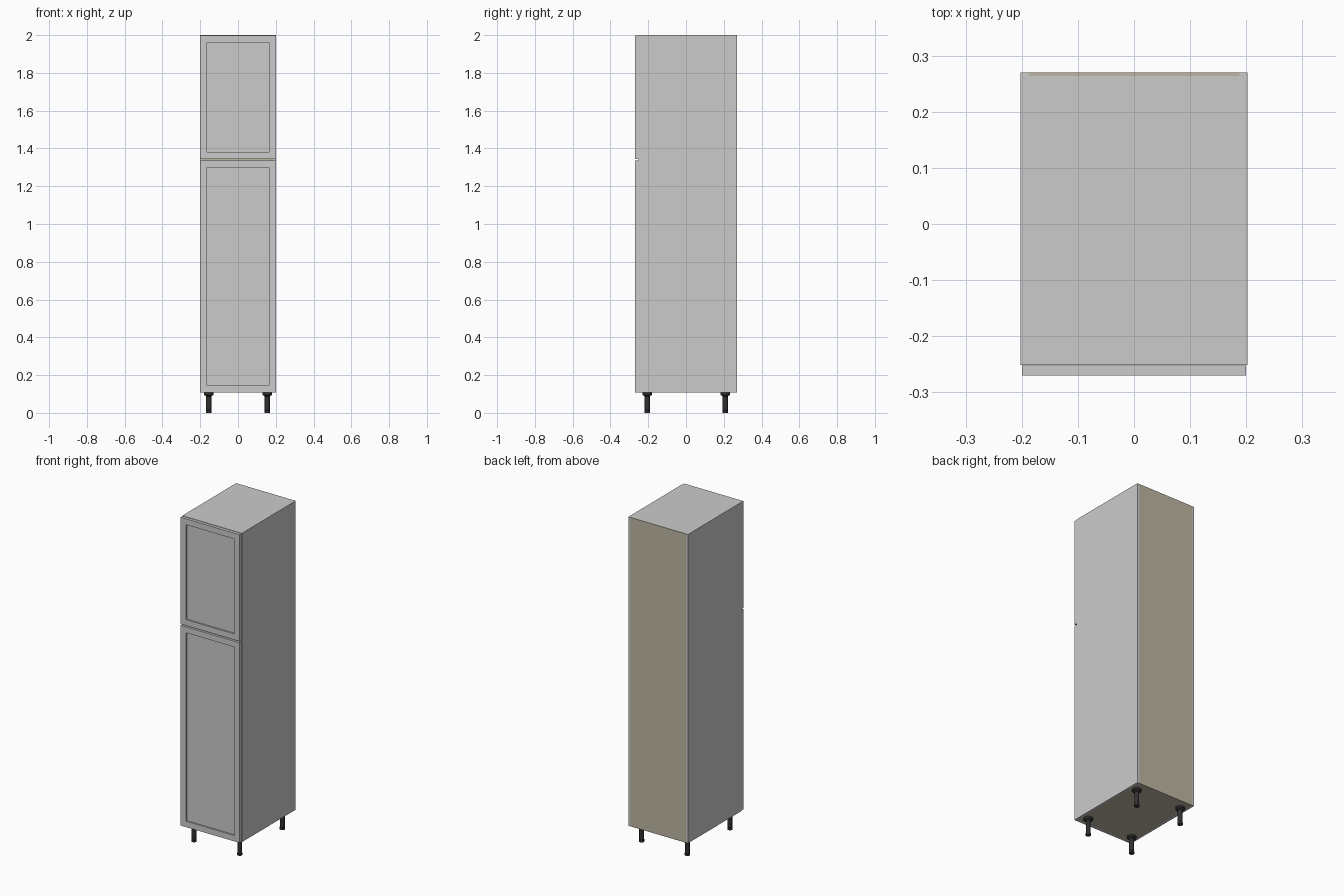
import bpy, bmesh
from mathutils import Vector

if "Cube" in bpy.data.objects:
    bpy.data.objects.remove(bpy.data.objects["Cube"])


def material(name, rgb):
    m = bpy.data.materials.new(name)
    m.diffuse_color = (*rgb, 1)
    m.use_nodes = True
    m.node_tree.nodes["Principled BSDF"].inputs["Base Color"].default_value = m.diffuse_color
    return m


BEIGE = material("beige_board", (0.52, 0.47, 0.37))
BLACK = material("black_plastic", (0.03, 0.03, 0.03))


def finish(name, bm, mat=None):
    me = bpy.data.meshes.new(name)
    bm.to_mesh(me)
    bm.free()
    ob = bpy.data.objects.new(name, me)
    bpy.context.collection.objects.link(ob)
    if mat:
        me.materials.append(mat)
    return ob


def box_bm(lo, hi):
    bm = bmesh.new()
    bmesh.ops.create_cube(bm, size=1)
    lo, hi = Vector(lo), Vector(hi)
    for v in bm.verts:
        v.co = (lo + hi) / 2 + v.co * (hi - lo)
    return bm


def box(name, lo, hi, mat=None):
    return finish(name, box_bm(lo, hi), mat)


def door(name, z0, z1):
    # Slab with a framed, recessed front panel
    bm = box_bm((-0.2, -0.27, z0), (0.2, -0.252, z1))
    bm.normal_update()
    front = min(bm.faces, key=lambda f: f.normal.y)
    bmesh.ops.inset_region(bm, faces=[front], thickness=0.051)
    # Step the panel straight back
    walls = bmesh.ops.extrude_discrete_faces(bm, faces=[front])["faces"]
    for v in walls[0].verts:
        v.co.y += 0.009
    return finish(name, bm)


def leg(name, x, y):
    # Turned leg: mounting flange, collar, stem and foot
    profile = [(0.0, 0.0), (0.015, 0.0), (0.015, 0.012), (0.0135, 0.014),
               (0.0135, 0.088), (0.017, 0.09), (0.026, 0.096),
               (0.026, 0.107), (0.0, 0.107)]
    bm = bmesh.new()
    vs = [bm.verts.new((r, 0, z)) for r, z in profile]
    es = [bm.edges.new(p) for p in zip(vs, vs[1:])]
    bmesh.ops.spin(bm, geom=vs + es, cent=(0, 0, 0), axis=(0, 0, 1),
                   angle=6.283185307, steps=24)
    bmesh.ops.remove_doubles(bm, verts=bm.verts, dist=1e-5)
    bmesh.ops.recalc_face_normals(bm, faces=bm.faces)
    ob = finish(name, bm, BLACK)
    ob.location = (x, y, 0)
    bpy.context.view_layer.objects.active = ob
    ob.select_set(True)
    bpy.ops.object.shade_smooth_by_angle()
    ob.select_set(False)


BOTTOM, TOP, T, INNER = 0.107, 2.0, 0.014, 0.188

# Carcass
for side, s in (("left", -1), ("right", 1)):
    x0, x1 = sorted((s * INNER, s * (INNER + T)))
    box(side + "_side", (x0, -0.251, BOTTOM), (x1, 0.27, TOP))
box("top_panel", (-INNER, -0.251, TOP - T), (INNER, 0.264, TOP))
box("bottom_panel", (-INNER, -0.251, BOTTOM), (INNER, 0.264, BOTTOM + T), BEIGE)
box("back_panel", (-INNER, 0.264, BOTTOM), (INNER, 0.27, TOP), BEIGE)

# Shelves behind the doors
for i, z in enumerate((0.52, 0.93, 1.34, 1.67)):
    box(f"shelf_{i + 1}", (-INNER, -0.251, z - T / 2), (INNER, 0.264, z + T / 2), BEIGE)

# Doors
door("lower_door", 0.109, 1.336)
door("upper_door", 1.344, 1.998)

# Legs
for fy, y in (("front", -0.205), ("back", 0.208)):
    for fx, x in (("left", -0.155), ("right", 0.155)):
        leg(f"{fy}_{fx}_leg", x, y)
